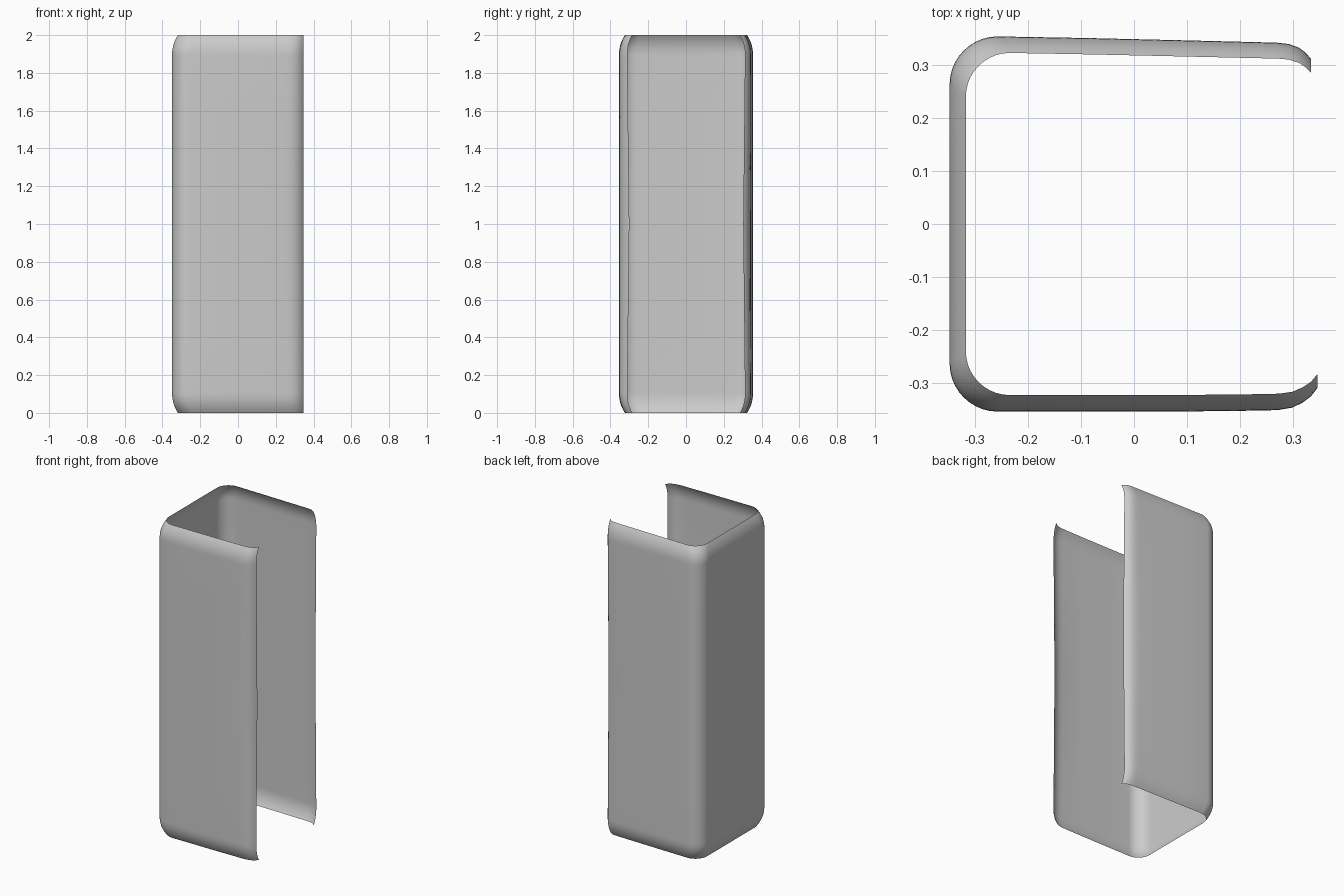
import bpy, bmesh, math

if "Cube" in bpy.data.objects:
    bpy.data.objects.remove(bpy.data.objects["Cube"])

HEIGHT, RIM, INSET = 2.0, 0.11, 0.088


def corner(cx, cy, r, start, end, steps=10):
    """Points on a rounded corner, angles in degrees."""
    return [(cx + r * math.cos(math.radians(start + (end - start) * i / steps)),
             cy + r * math.sin(math.radians(start + (end - start) * i / steps)))
            for i in range(steps + 1)]


# Plan outline: back lip, back wall, closed left wall, front wall, front lip
outline = [(0.335, 0.303), (0.326, 0.315), (0.312, 0.327), (0.293, 0.336), (0.27, 0.341), (0.24, 0.344)]
outline += [(0.08, 0.348), (-0.09, 0.352)]
outline += corner(-0.258, 0.264, 0.091, 90, 180)
outline += [(-0.349, 0.1), (-0.349, -0.1)]
outline += corner(-0.258, -0.264, 0.091, 180, 270)
outline += [(-0.09, -0.355), (0.08, -0.355), (0.25, -0.353), (0.275, -0.349), (0.30, -0.342),
            (0.32, -0.330), (0.335, -0.317), (0.347, -0.300)]

# Heights: dense near the two curled-in rims
rim = [RIM * i / 8 for i in range(9)]
levels = rim + [0.4, 0.7, 1.0, 1.3, 1.6] + [HEIGHT - d for d in reversed(rim)]

bm = bmesh.new()
rows = []
for z in levels:
    d = min(z, HEIGHT - z)
    curl = INSET * max(0, 1 - d / RIM) ** 2.3
    row = []
    for x, y in outline:
        lip = max(0, (x - 0.25) / 0.09)
        # lips open slightly wider toward the bottom
        y += math.copysign(0.011 * lip * (1 - z), y)
        row.append(bm.verts.new((x * (1 - curl) if x < 0 else x, y * (1 - curl), z)))
    rows.append(row)

for low, high in zip(rows, rows[1:]):
    for i in range(len(outline) - 1):
        bm.faces.new((low[i + 1], low[i], high[i], high[i + 1]))

for f in bm.faces:
    f.smooth = True
bm.normal_update()
mesh = bpy.data.meshes.new("open_sleeve")
bm.to_mesh(mesh)
bm.free()
sleeve = bpy.data.objects.new("open_sleeve", mesh)
bpy.context.collection.objects.link(sleeve)
